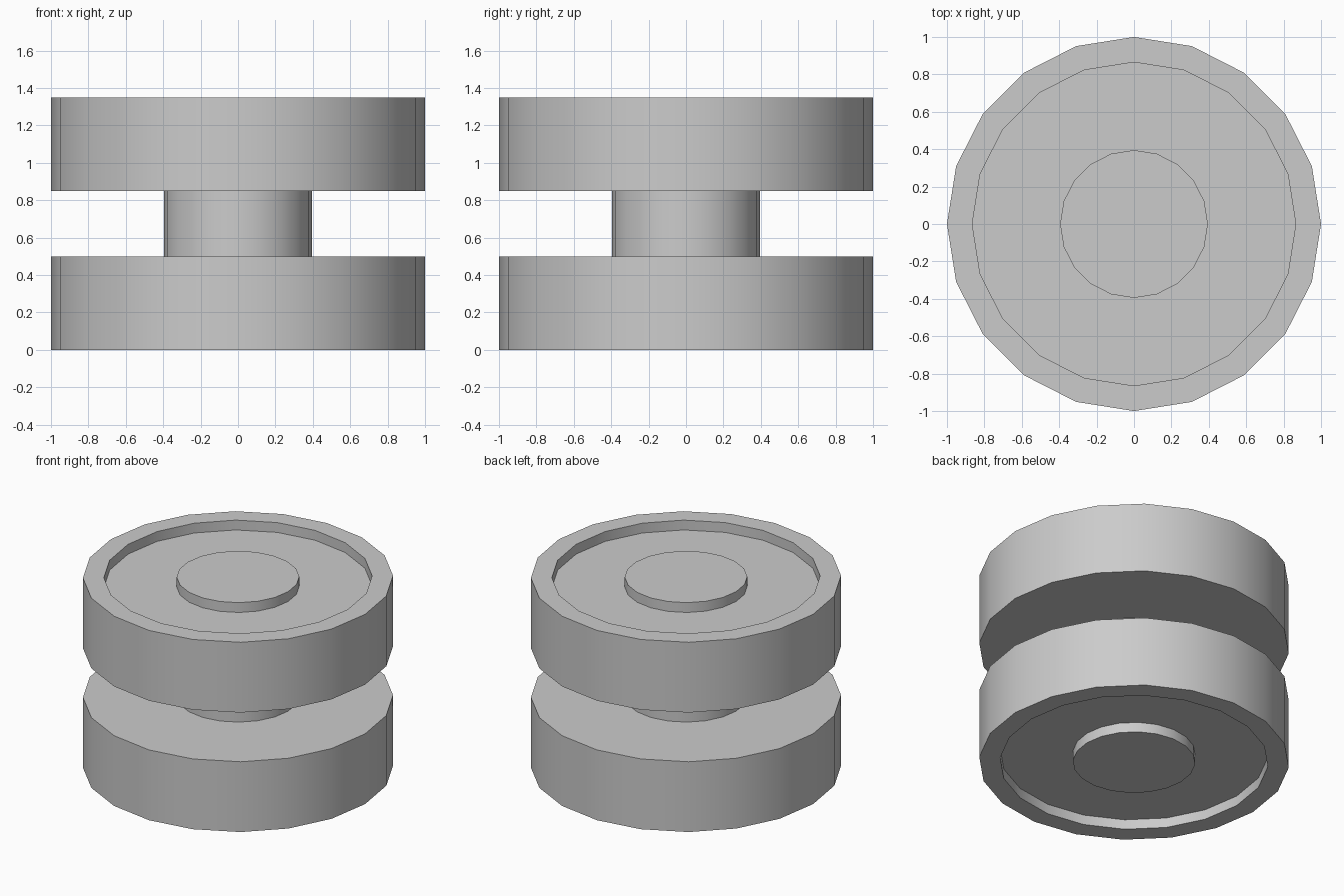
import bpy, bmesh
from math import cos, sin, pi, radians

if "Cube" in bpy.data.objects:
    bpy.data.objects.remove(bpy.data.objects["Cube"])

SIDES = 20
HEIGHT = 1.35
AXLE_R = 0.395


def lathe(name, profile):
    """Revolve (radius, z) points round the z axis; points run from bottom to top."""
    bm = bmesh.new()
    rings = []
    for r, z in profile:
        rings.append([bm.verts.new((r * cos(2 * pi * k / SIDES),
                                    r * sin(2 * pi * k / SIDES), z))
                      for k in range(SIDES)])
    for low, high in zip(rings, rings[1:]):
        for k in range(SIDES):
            n = (k + 1) % SIDES
            bm.faces.new((low[k], low[n], high[n], high[k]))
    return finish(name, bm)


def finish(name, bm):
    mesh = bpy.data.meshes.new(name)
    bm.to_mesh(mesh)
    bm.free()
    obj = bpy.data.objects.new(name, mesh)
    bpy.context.collection.objects.link(obj)
    bpy.ops.object.select_all(action='DESELECT')
    obj.select_set(True)
    bpy.context.view_layer.objects.active = obj
    bpy.ops.object.shade_smooth_by_angle(angle=radians(30))
    return obj


# Wheels: raised rim round a shallow recess on the outward face
wheel = [(AXLE_R, 0.07), (0.865, 0.07), (0.865, 0), (1, 0), (1, 0.5), (AXLE_R, 0.5)]
lathe("lower_wheel", wheel)
lathe("upper_wheel", [(r, HEIGHT - z) for r, z in reversed(wheel)])

# Axle: runs through both wheels, ends flush with the rims
bm = bmesh.new()
ends = [[bm.verts.new((AXLE_R * cos(2 * pi * k / SIDES),
                       AXLE_R * sin(2 * pi * k / SIDES), z))
         for k in range(SIDES)] for z in (0, HEIGHT)]
for k in range(SIDES):
    n = (k + 1) % SIDES
    bm.faces.new((ends[0][k], ends[0][n], ends[1][n], ends[1][k]))
bm.faces.new(ends[0][::-1])
bm.faces.new(ends[1])
finish("axle", bm)
